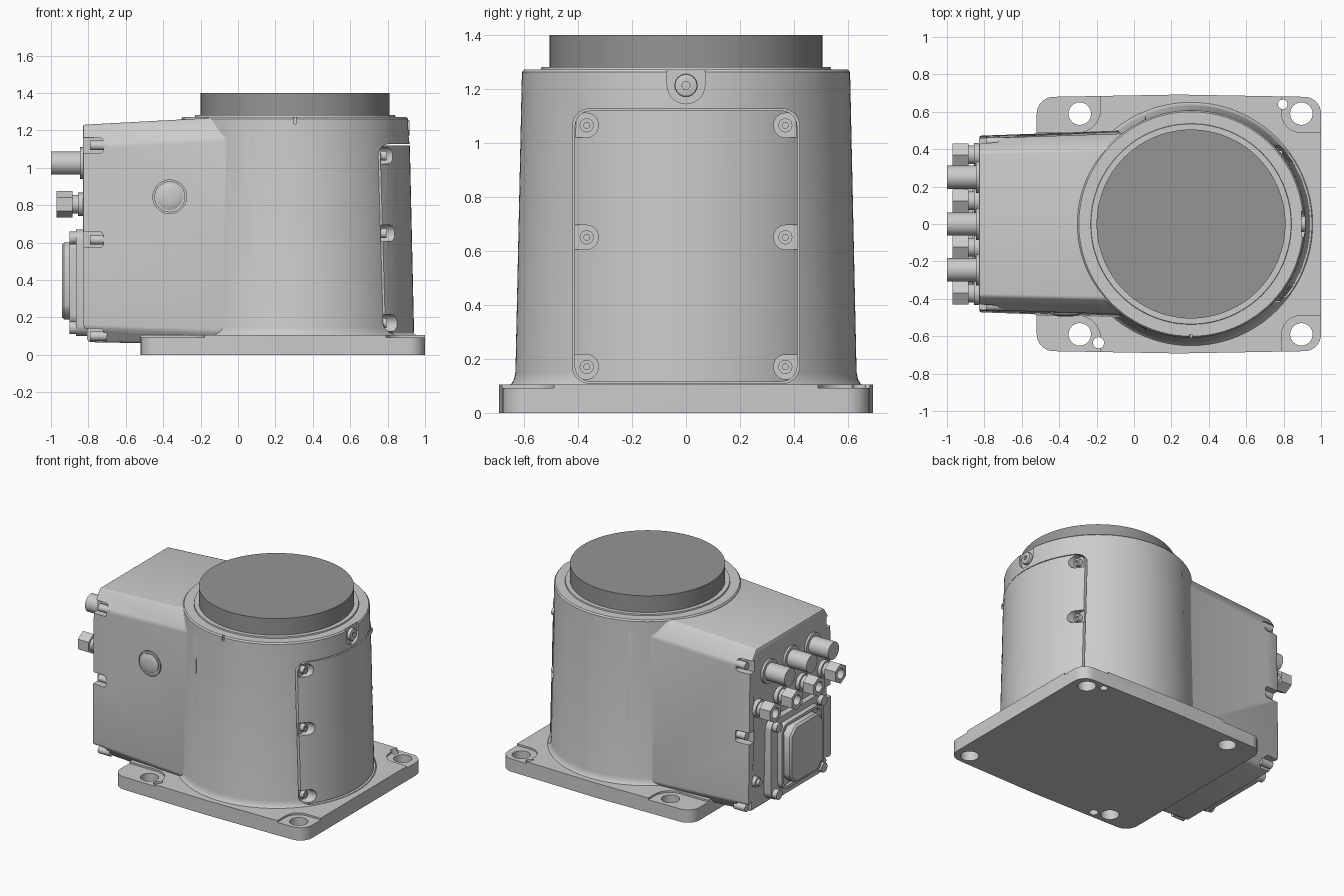
import bpy, bmesh
from math import sin, cos, pi, sqrt

if "Cube" in bpy.data.objects:
    bpy.data.objects.remove(bpy.data.objects["Cube"])

CX = 0.305  # axis of the round column


def make(name, verts, faces):
    bm = bmesh.new()
    vs = [bm.verts.new(v) for v in verts]
    for f in faces:
        bm.faces.new([vs[i] for i in f])
    bmesh.ops.recalc_face_normals(bm, faces=bm.faces)
    me = bpy.data.meshes.new(name)
    bm.to_mesh(me)
    bm.free()
    ob = bpy.data.objects.new(name, me)
    bpy.context.collection.objects.link(ob)
    return ob


def loft(name, rings):
    n, m = len(rings[0]), len(rings)
    faces = [[k * n + i, k * n + (i + 1) % n, (k + 1) * n + (i + 1) % n, (k + 1) * n + i]
             for k in range(m - 1) for i in range(n)]
    faces += [list(range(n))[::-1], list(range((m - 1) * n, m * n))]
    return make(name, [p for r in rings for p in r], faces)


def circle(u, v, r, n=40, ph=0.0):
    return [(u + r * cos(ph + 2 * pi * i / n), v + r * sin(ph + 2 * pi * i / n)) for i in range(n)]


def rrect(u0, u1, v0, v1, r, n=7):
    pts = []
    for k, (u, v) in enumerate([(u1 - r, v1 - r), (u0 + r, v1 - r), (u0 + r, v0 + r), (u1 - r, v0 + r)]):
        for i in range(n + 1):
            a = pi / 2 * (k + i / n)
            pts.append((u + r * cos(a), v + r * sin(a)))
    return pts


def prism(name, outline, lo, hi, axis='z'):
    put = {'z': lambda u, v, w: (u, v, w), 'x': lambda u, v, w: (w, u, v), 'y': lambda u, v, w: (u, w, v)}[axis]
    return loft(name, [[put(u, v, w) for u, v in outline] for w in (lo, hi)])


def lathe(name, profile, n=128):
    return loft(name, [[(x, y, z) for x, y in circle(CX, 0, r, n)] for r, z in profile])


def apply_mod(ob, mod):
    bpy.context.view_layer.objects.active = ob
    bpy.ops.object.modifier_apply(modifier=mod.name)


def boolean(ob, cutter, op='DIFFERENCE'):
    m = ob.modifiers.new('cut', 'BOOLEAN')
    m.operation, m.solver, m.object = op, 'EXACT', cutter
    apply_mod(ob, m)
    bpy.data.objects.remove(cutter)


def bevel(ob, w, seg=2, ang=0.5):
    m = ob.modifiers.new('bevel', 'BEVEL')
    m.width, m.segments, m.limit_method, m.angle_limit = w, seg, 'ANGLE', ang
    apply_mod(ob, m)


# base plate with lowered corner pads, bolt holes and dowel holes
outline = rrect(-0.52, 1.0, -0.68, 0.68, 0.09)
outline.insert(24, (0.24, -0.692))
outline.insert(8, (0.24, 0.692))
base = prism('base_plate', outline, 0, 0.105)
for s in (-1, 1):
    lo, hi = sorted((0.49 * s, 0.9 * s))
    boolean(base, prism('c', rrect(-0.8, -0.18, lo, hi, 0.12), 0.092, 0.2))
    boolean(base, prism('c', rrect(0.79, 1.3, lo, hi, 0.1), 0.092, 0.2))
    for x in (-0.29, 0.895):
        boolean(base, prism('c', circle(x, 0.59 * s, 0.06), -0.1, 0.2))
boolean(base, prism('c', circle(0.795, 0.64, 0.026, 24), -0.1, 0.2))
boolean(base, prism('c', circle(-0.19, -0.635, 0.03, 24), -0.1, 0.2))

# round column: recess for the access cover, flat for the plug, index mark
column = lathe('column', [(0.662, 0.095), (0.647, 0.108), (0.637, 0.125), (0.632, 0.15), (0.608, 1.262),
                          (0.6, 1.272), (0.537, 1.272), (0.535, 1.281), (0.45, 1.281)])
boolean(column, prism('c', rrect(-0.421, 0.421, 0.109, 1.126, 0.065), 0.72, 1.2, 'x'))
boolean(column, prism('c', rrect(-0.07, 0.07, 1.145, 1.4, 0.069), 0.895, 1.2, 'x'))
boolean(column, prism('c', rrect(0.297, 0.313, 1.235, 1.3, 0.004), -0.7, -0.592, 'y'))

# access cover with screw pockets
cover = lathe('access_cover', [(0.637, 0.09), (0.612, 1.2)])
boolean(cover, prism('c', rrect(-0.413, 0.413, 0.115, 1.12, 0.06), 0.712, 1.2, 'x'), 'INTERSECT')
for s in (-1, 1):
    for z in (1.065, 0.65, 0.17):
        lo, hi = sorted((0.325 * s, 0.5 * s))
        boolean(cover, prism('c', rrect(lo, hi, z - 0.045, z + 0.045, 0.043), 0.765, 1.2, 'x'))
        screw = prism('cover_screw', circle(0.368 * s, z, 0.026, 24), 0.75, 0.795, 'x')
        boolean(screw, prism('c', circle(0.368 * s, z, 0.012, 6), 0.785, 0.9, 'x'))

# sealing plug above the cover
plug = prism('plug', circle(0, 1.213, 0.042), 0.88, 0.918, 'x')
bevel(plug, 0.006)
boolean(plug, prism('c', circle(0, 1.213, 0.016, 6), 0.907, 1.0, 'x'))

# turntable disc
disc = prism('turntable_disc', circle(CX, 0, 0.505, 128), 1.27, 1.4)
dark = bpy.data.materials.new('dark_grey')
dark.diffuse_color = (0.3, 0.3, 0.3, 1)
dark.use_nodes = True
dark.node_tree.nodes["Principled BSDF"].inputs["Base Color"].default_value = dark.diffuse_color
disc.data.materials.append(dark)

# rear connection housing, lofted from the end face into the column
halves = [
    [(-0.83, 0.385, 1.23), (-0.83, 0.458, 1.12), (-0.83, 0.472, 0.15), (-0.8, 0.41, 0.068)],
    [(-0.16, 0.40, 1.266), (-0.07, 0.483, 1.155), (-0.06, 0.50, 0.12), (-0.16, 0.44, 0.055)],
    [(0.05, 0.545, 1.266), (0.07, 0.568, 1.16), (0.07, 0.588, 0.12), (0.05, 0.5, 0.055)]]
housing = loft('rear_housing', [h + [(x, -y, z) for x, y, z in reversed(h)] for h in halves])
bevel(housing, 0.012)
for s in (-1, 1):
    for z in (1.12, 0.615, 0.1):
        lo, hi = sorted((0.41 * s, 0.6 * s))
        boolean(housing, prism('c', rrect(-0.9, -0.72, z - 0.042, z + 0.042, 0.02, 4), lo, hi, 'y'))
        prism('housing_screw', circle(0.437 * s, z, 0.026, 24), -0.79, -0.7, 'x')

# round button on the front side of the housing
boolean(housing, prism('c', circle(-0.365, 0.845, 0.09), -0.6, -0.462, 'y'))
prism('button_ring', circle(-0.365, 0.845, 0.083), -0.479, -0.45, 'y')
loft('button', [[(x, y, z) for x, z in circle(-0.365, 0.845, r)]
                for r, y in ((0.07, -0.46), (0.07, -0.484), (0.055, -0.491), (0.03, -0.495))])

# round connectors
for y in (0.25, 0, -0.245):
    prism('connector_flange', circle(y, 1.025, 0.085), -0.845, -0.8, 'x')
    prism('round_connector', circle(y, 1.025, 0.062), -1.0, -0.82, 'x')

# hexagonal fittings
for y in (0.37, 0.124, -0.124, -0.37):
    prism('fitting_base', circle(y, 0.805, 0.062), -0.855, -0.8, 'x')
    prism('fitting_neck', circle(y, 0.805, 0.05), -0.9, -0.82, 'x')
    nut = prism('hex_fitting', circle(y, 0.805, 0.071, 6, pi / 2), -0.97, -0.885, 'x')
    boolean(nut, prism('c', circle(y, 0.805, 0.036, 24), -1.1, -0.92, 'x'))

# rectangular multi-pin connector: flange, frame, capped housing, corner bolts
YC = -0.03
prism('socket_flange', rrect(YC - 0.3, YC + 0.3, 0.1, 0.67, 0.06), -0.865, -0.8, 'x')
frame = prism('socket_frame', rrect(YC - 0.225, YC + 0.225, 0.155, 0.625, 0.06), -0.9, -0.82, 'x')
boolean(frame, prism('c', rrect(YC - 0.205, YC + 0.205, 0.175, 0.605, 0.045), -1.0, -0.878, 'x'))
cap = prism('socket_cap', rrect(YC - 0.185, YC + 0.185, 0.19, 0.6, 0.06, 1), -0.942, -0.82, 'x')
bevel(cap, 0.012, 1)
for y in (-0.255, 0.255):
    for z in (0.145, 0.625):
        prism('socket_bolt', circle(YC + y, z, 0.034, 24), -0.9, -0.82, 'x')

# small earth stud beside the socket
prism('earth_washer', circle(0.385, 0.28, 0.036, 24), -0.842, -0.8, 'x')
prism('earth_stud', circle(0.385, 0.28, 0.022, 24), -0.862, -0.8, 'x')

# smooth the curved sides, keep edges crisp
bpy.ops.object.select_all(action='SELECT')
bpy.context.view_layer.objects.active = base
bpy.ops.object.shade_smooth_by_angle(angle=0.5)
